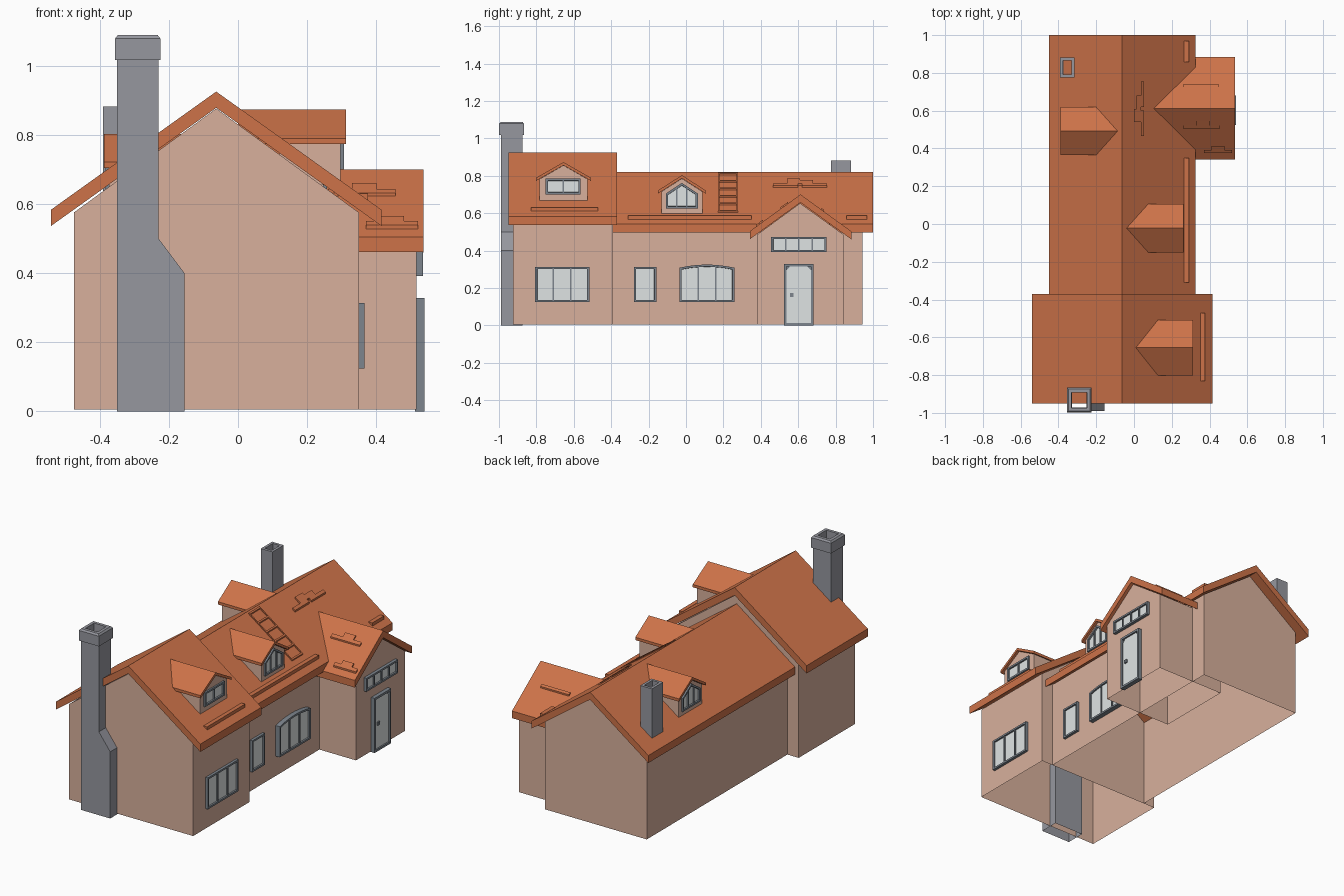
import bpy, bmesh

if "Cube" in bpy.data.objects:
    bpy.data.objects.remove(bpy.data.objects["Cube"])


def material(name, rgb):
    m = bpy.data.materials.new(name)
    m.diffuse_color = (*rgb, 1)
    m.use_nodes = True
    m.node_tree.nodes["Principled BSDF"].inputs["Base Color"].default_value = m.diffuse_color
    return m


WALL = material("pink_plaster", (0.69, 0.435, 0.335))
ROOF = material("terracotta", (0.61, 0.17, 0.066))
STONE = material("grey_stone", (0.305, 0.31, 0.345))
FRAME = material("slate_frame", (0.205, 0.235, 0.27))
GLASS = material("pale_glass", (0.74, 0.775, 0.775))

SLOPE = 0.715      # pitch of the main roofs
RX = -0.063        # x of the main ridge
RIDGE_A, RIDGE_B = 0.925, 0.82


def prism(name, pts, a, b, axis, mats, insets=(), drop=None):
    """Extrude a 2D outline from a to b; inset the face at b; drop faces by normal z."""
    place = {'x': lambda p, t: (t, p[0], p[1]),
             'y': lambda p, t: (p[0], t, p[1]),
             'z': lambda p, t: (p[0], p[1], t)}[axis]
    bm = bmesh.new()
    lo = [bm.verts.new(place(p, a)) for p in pts]
    hi = [bm.verts.new(place(p, b)) for p in pts]
    start = bm.faces.new(lo)
    end = bm.faces.new(hi)
    n = len(pts)
    for i in range(n):
        j = (i + 1) % n
        bm.faces.new((lo[i], lo[j], hi[j], hi[i]))
    bmesh.ops.recalc_face_normals(bm, faces=bm.faces[:])
    for thick, depth in insets:
        bmesh.ops.inset_individual(bm, faces=[end], thickness=thick, depth=depth,
                                   use_even_offset=True)
    if len(mats) > 1:
        end.material_index = 1
    bm.normal_update()
    if drop == "ends":
        gone = [start, end]
    elif drop:
        gone = [f for f in bm.faces if drop(f.normal.z)]
    else:
        gone = []
    bmesh.ops.delete(bm, geom=gone, context='FACES')
    me = bpy.data.meshes.new(name)
    bm.to_mesh(me)
    bm.free()
    for m in mats:
        me.materials.append(m)
    ob = bpy.data.objects.new(name, me)
    bpy.context.collection.objects.link(ob)
    return ob


def rect(u0, u1, v0, v1):
    return [(u0, v0), (u1, v0), (u1, v1), (u0, v1)]


def gable_wall(name, u0, u1, base, eave, peak, c, a, b, axis):
    """Wall shell, open below and under the roof."""
    prism(name, [(u0, base), (u1, base), (u1, eave), (c, peak), (u0, eave)],
          a, b, axis, [WALL], drop=lambda nz: abs(nz) > .3)


def gable_roof(name, c, peak, u0, u1, slope, thick, a, b, axis):
    top = [(u0, peak - (c - u0) * slope), (c, peak), (u1, peak - (u1 - c) * slope)]
    low = [(u, z - thick) for u, z in reversed(top)]
    prism(name, top + low, a, b, axis, [ROOF])


def tile(name, c, peak, u0, u1, a, b, axis='y', h=0.007):
    """Thin raised slab lying on a roof slope."""
    z = [peak - abs(u - c) * SLOPE for u in (u0, u1)]
    prism(name, [(u0, z[0] - .005), (u1, z[1] - .005), (u1, z[1] + h), (u0, z[0] + h)],
          a, b, axis, [ROOF])


def snow_bar(name, peak, x0, x1, y0, y1):
    """Level-topped bar along the eaves."""
    top = peak - (x0 - RX) * SLOPE + .002
    prism(name, rect(x0, x1, top - .021, top), y0, y1, 'y', [ROOF])


def window(name, z0, top, x, side=1, panes=1, depth=0.016, border=0.011):
    """Framed window on a wall facing +x or -x; top lists (y, z) by rising y."""
    y0, y1 = top[0][0], top[-1][0]
    outline = [(y0, z0)] + list(top) + [(y1, z0)]
    prism(name, outline, x - side * .005, x + side * depth, 'x',
          [FRAME, GLASS], [(border, 0), (.001, -.009)])
    for i in range(1, panes):
        y = y0 + border / 2 + (y1 - y0 - border) * i / panes
        for (ya, za), (yb, zb) in zip(top, top[1:]):
            if ya <= y <= yb:
                zt = za + (zb - za) * (y - ya) / (yb - ya)
        prism(f"{name}_mullion_{i}", rect(y - .004, y + .004, z0 + .005, zt - .008),
              x, x + side * (depth - .002), 'x', [FRAME])


def flat(y0, y1, z):
    return [(y0, z), (y1, z)]


# Main wings
gable_wall("front_wing_walls", -.475, .35, .005, .575, .876, RX, -.925, -.39, 'y')
gable_roof("front_wing_roof", RX, RIDGE_A, -.541, .415, SLOPE, .047, -.95, -.37, 'y')
gable_wall("long_wing_walls", -.40, .274, .005, .530, .773, RX, -.39, .943, 'y')
gable_roof("long_wing_roof", RX, RIDGE_B, -.45, .325, SLOPE, .045, -.39, 1.0, 'y')

# Entrance porch, running back into the long wing
gable_wall("porch_walls", .38, .843, .005, .485, .653, .61, .07, .517, 'x')
gable_roof("porch_roof", .612, .70, .342, .884, .725, .043, .09, .536, 'x')

# Dormers: name, centre y, half width, ridge z, front x, side, back x, slope
for name, c, w, peak, fx, s, back, sl in (
        ("front_dormer", -.655, .146, .873, .312, 1, .0, .57),
        ("middle_dormer", -.022, .128, .803, .262, 1, -.05, .64),
        ("left_dormer", .492, .128, .803, -.388, -1, -.08, .64)):
    base = .655 if name == "front_dormer" else .585
    wx = fx - s * .015
    ww = w - .018
    eave = peak - .018 - ww * sl
    gable_wall(name + "_walls", c - ww, c + ww, base, eave, peak - .018, c,
               back + s * .12, wx, 'x')
    gable_roof(name + "_roof", c, peak, c - w, c + w, sl, .017, back, fx, 'x')
    if name == "front_dormer":
        window(name + "_window", .70, flat(c - .095, c + .092, .785), wx, s, 2, .01)
    else:
        window(name + "_window", .625, [(c - .085, .705), (c, .762), (c + .085, .705)],
               wx, s, 3, .01)

# Ground floor windows
window("front_wing_window", .124, flat(-.807, -.517, .313), .35, 1, 3)
window("small_window", .124, flat(-.278, -.158, .313), .274)
arch = [(.112 + .147 * t / 4, .325 - .017 * (t / 4) ** 2) for t in range(-4, 5)]
window("arched_window", .124, arch, .274, 1, 3, .028)
window("porch_transom", .392, flat(.455, .752, .473), .517, 1, 4, .018)

# Front door with clipped corners on its leaf, and a knob
prism("door_frame", rect(.524, .681, 0, .328), .512, .54, 'x', [FRAME],
      [(.013, 0), (.001, -.014)])
prism("door_leaf", [(.538, .005), (.667, .005), (.667, .295), (.65, .314),
                    (.555, .314), (.538, .295)], .517, .532, 'x', [GLASS])
prism("door_knob", rect(.557, .575, .152, .172), .527, .54, 'x', [FRAME])

# Front chimney: open flue with a shouldered base and a ring cap
prism("chimney_stack", [(-.35, 0), (-.155, 0), (-.155, .40), (-.23, .50),
                        (-.23, 1.03), (-.35, 1.03)], -.99, -.875, 'y', [STONE],
      drop=lambda nz: abs(nz) > .9)
prism("chimney_cap", rect(-.356, -.224, -.999, -.866), 1.017, 1.078, 'z', [STONE],
      [(.008, .01), (.018, 0), (.001, -.055)], drop="ends")
# Rear chimney
prism("rear_chimney", rect(-.391, -.314, .775, .882), .50, .882, 'z', [STONE],
      [(.016, 0), (.001, -.28)], drop="ends")

# Snow bars along the eaves
snow_bar("front_wing_bar", RIDGE_A, .352, .376, -.83, -.47)
snow_bar("long_wing_bar", RIDGE_B, .266, .291, -.31, .35)
snow_bar("rear_bar", RIDGE_B, .266, .291, .857, .968)

# Roof ladder
for i, y in enumerate((.172, .27)):
    tile(f"ladder_rail_{i}", RX, RIDGE_B, -.05, .238, y, y + .007)
for i in range(6):
    x = -.05 + i * .056
    tile(f"ladder_rung_{i}", RX, RIDGE_B, x, x + .008, .172, .277)

# Loose raised tiles on the main roof and on both porch slopes
for i, (x0, x1, y0, y1) in enumerate(((.037, .053, .465, .60), (.037, .053, .62, .755),
                                      (0, .037, .54, .61), (.012, .037, .61, .68))):
    tile(f"raised_tile_{i}", RX, RIDGE_B, x0, x1, y0, y1, h=.011)
for i, (y0, y1, x0, x1) in enumerate(((.505, .522, .26, .455), (.522, .545, .33, .40),
                                      (.375, .392, .37, .52), (.392, .412, .41, .48),
                                      (.725, .738, .26, .45))):
    tile(f"porch_tile_{i}", .612, .70, y0, y1, x0, x1, 'x', .008)
